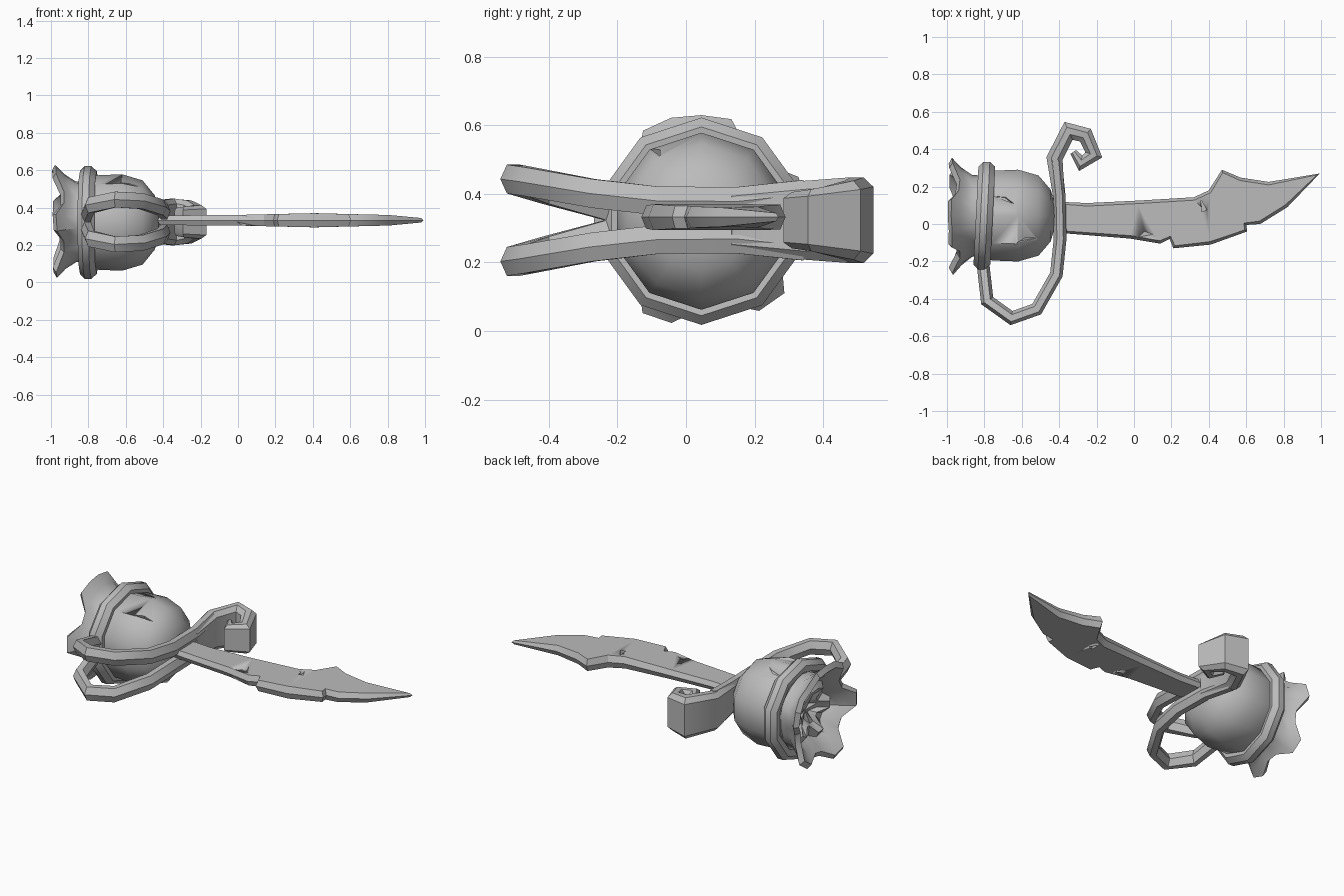
import bpy, bmesh, math, random
from mathutils import Vector

if "Cube" in bpy.data.objects:
    bpy.data.objects.remove(bpy.data.objects["Cube"])

random.seed(4)
CY, CZ = 0.045, 0.32          # axis of the round hilt

grey = bpy.data.materials.new("plain_grey")
grey.diffuse_color = (0.5, 0.5, 0.5, 1)
grey.use_nodes = True
grey.node_tree.nodes["Principled BSDF"].inputs["Base Color"].default_value = grey.diffuse_color


def finish(bm, name, angle=40):
    """Clean normals, smooth by angle, link as an object."""
    bmesh.ops.remove_doubles(bm, verts=bm.verts, dist=1e-5)
    bmesh.ops.recalc_face_normals(bm, faces=bm.faces)
    for f in bm.faces:
        f.smooth = True
    for e in bm.edges:
        e.smooth = len(e.link_faces) == 2 and e.calc_face_angle(0) < math.radians(angle)
    me = bpy.data.meshes.new(name)
    bm.to_mesh(me)
    bm.free()
    me.materials.append(grey)
    ob = bpy.data.objects.new(name, me)
    bpy.context.collection.objects.link(ob)
    return ob


def skin(bm, rings, closed=False):
    """Bridge equal-length rings of points with quads."""
    rv = [[bm.verts.new(p) for p in r] for r in rings]
    n = len(rv[0])
    pairs = list(zip(rv, rv[1:])) + ([(rv[-1], rv[0])] if closed else [])
    for a, b in pairs:
        for i in range(n):
            bm.faces.new((a[i], a[(i + 1) % n], b[(i + 1) % n], b[i]))
    return rv


def ring_points(x, r, n, wobble=None, shear=0.0):
    pts = []
    for i in range(n):
        a = 2 * math.pi * i / n
        dx, dr = wobble[i] if wobble else (0, 0)
        y, z = (r + dr) * math.sin(a), (r + dr) * math.cos(a)
        pts.append((x + dx + shear * y, CY + y, CZ + z))
    return pts


def sweep(name, path, section, side=1):
    """Path rows: x, y, z offset, half width, half height; bends in plan."""
    bm = bmesh.new()
    pts = [Vector(p[:2]) for p in path]
    rings = []
    for i, (x, y, dz, w, h) in enumerate(path):
        d0 = (pts[i] - pts[max(i - 1, 0)]).normalized()
        d1 = (pts[min(i + 1, len(pts) - 1)] - pts[i]).normalized()
        t = (d0 + d1).normalized()
        if d0.length and d1.length:
            w *= min(1.25, 1 / max(0.3, t.dot(d0)))
        n = Vector((-t.y, t.x))
        rings.append([(x + n.x * w * u, y + n.y * w * u, CZ + 0.003 + side * dz + h * v)
                      for u, v in section])
    rv = skin(bm, rings)
    bm.faces.new(rv[0])
    bm.faces.new(rv[-1])
    return finish(bm, name)


def dent(target, name, loc, size, rot):
    """Small three-sided chip cut into a surface."""
    bm = bmesh.new()
    bmesh.ops.create_cone(bm, cap_ends=True, segments=3, radius1=1, radius2=1, depth=2)
    cut = finish(bm, name)
    cut.location, cut.scale, cut.rotation_euler = loc, size, rot
    cut.hide_render = True
    cut.hide_viewport = False
    cut.display_type = 'WIRE'
    mod = target.modifiers.new(name, 'BOOLEAN')
    mod.operation, mod.object, mod.solver = 'DIFFERENCE', cut, 'EXACT'


# Rounded hilt bowl
bm = bmesh.new()
skin(bm, [ring_points(x, r, 10) for x, r in
          [(-0.82, 0.0), (-0.82, 0.225), (-0.76, 0.252), (-0.62, 0.258),
           (-0.51, 0.225), (-0.445, 0.145), (-0.425, 0.07), (-0.42, 0.0)]])
bmesh.ops.remove_doubles(bm, verts=bm.verts, dist=1e-5)
bmesh.ops.dissolve_degenerate(bm, edges=bm.edges, dist=1e-5)
bowl = finish(bm, "hilt_bowl", 50)
dent(bowl, "bowl_chip_cutter_a", (-0.58, -0.09, 0.535), (0.065, 0.012, 0.03), (0.35, 0, 0.2))
dent(bowl, "bowl_chip_cutter_b", (-0.69, 0.14, 0.565), (0.065, 0.012, 0.03), (-0.35, 0, -0.4))

# Chunky ring around the bowl
bm = bmesh.new()
skin(bm, [ring_points(x, r, 10, shear=0.05) for x, r in
          [(-0.835, 0.235), (-0.845, 0.275), (-0.82, 0.302), (-0.785, 0.302),
           (-0.755, 0.275), (-0.76, 0.235)]], closed=True)
finish(bm, "hilt_ring", 38)

# Ruffled collar with a crumpled hollow inside
N = 22
tips = [((-0.025 if i % 4 < 2 else 0.02) + random.uniform(-0.008, 0.008),
         (0.035 if i % 4 < 2 else -0.035) + random.uniform(-0.008, 0.008)) for i in range(N)]
tips = [(min(dx, 0.02), max(dr, -0.045)) for dx, dr in tips]
profile = [(-0.80, 0.215, 0), (-0.86, 0.212, 0.25), (-0.91, 0.24, 0.7), (-0.95, 0.282, 0.95),
           (-0.968, 0.25, 0.95), (-0.92, 0.20, 0.7), (-0.87, 0.165, 0.5),
           (-0.885, 0.115, 0.9), (-0.84, 0.075, 0.6), (-0.835, 0.0, 0)]
bm = bmesh.new()
skin(bm, [ring_points(x, r, N, [(dx * k, dr * k) for dx, dr in tips]) for x, r, k in profile])
bmesh.ops.remove_doubles(bm, verts=bm.verts, dist=1e-5)
bmesh.ops.dissolve_degenerate(bm, edges=bm.edges, dist=1e-5)
finish(bm, "ruffled_collar", 35)

# Twin guard bands, mirrored above and below the blade
HEX = [(1, 0), (0.5, 1), (-0.5, 1), (-1, 0), (-0.5, -1), (0.5, -1)]
band = [(-0.81, -0.19, 0.03), (-0.785, -0.41, 0.09), (-0.655, -0.503, 0.12),
        (-0.52, -0.455, 0.112), (-0.415, -0.27, 0.078), (-0.395, -0.08, 0.056),
        (-0.40, 0.15, 0.055), (-0.42, 0.34, 0.075)]
for name, side in (("upper_guard_band", 1), ("lower_guard_band", -1)):
    sweep(name, [p + (0.034, 0.042) for p in band], HEX, side)

# Wide scroll where the bands merge
SLAB = [(1, 0.78), (0.4, 1), (-0.4, 1), (-1, 0.78), (-1, -0.78), (-0.4, -1), (0.4, -1), (1, -0.78)]
sweep("guard_scroll", [
    (-0.40, 0.13, 0, 0.030, 0.09), (-0.425, 0.35, 0, 0.042, 0.115),
    (-0.35, 0.498, 0, 0.042, 0.125), (-0.26, 0.475, 0, 0.040, 0.115),
    (-0.215, 0.37, 0, 0.038, 0.09), (-0.285, 0.325, 0, 0.034, 0.082),
    (-0.325, 0.385, 0, 0.018, 0.075)], SLAB)

# Notched curved blade: outline at mid height, bevelled to two flat faces
outline = [(-0.43, 0.12), (-0.25, 0.112), (0.02, 0.125), (0.32, 0.143), (0.40, 0.18),
           (0.47, 0.29), (0.57, 0.248), (0.72, 0.225), (0.993, 0.27), (0.82, 0.09),
           (0.675, 0.0), (0.60, -0.005), (0.605, -0.04), (0.41, -0.11), (0.21, -0.13),
           (0.19, -0.08), (0.14, -0.105), (-0.02, -0.078), (-0.43, -0.045)]
BZ = 0.332
inner, half = [], []
for i, p in enumerate(outline):
    p0, p1 = Vector(outline[i - 1]), Vector(outline[(i + 1) % len(outline)])
    p = Vector(p)
    d0, d1 = (p - p0).normalized(), (p1 - p).normalized()
    n = Vector((d0.y + d1.y, -d0.x - d1.x)).normalized()
    inner.append(p + n * 0.016)
    half.append(0.026 + 0.012 * max(0, 1 - abs(p.x - 0.4) / 0.5) - (0.014 if p.x > 0.9 else 0))
bm = bmesh.new()
rv = skin(bm, [[(p.x, p.y, BZ + h) for p, h in zip(inner, half)],
               [(x, y, BZ) for x, y in outline],
               [(p.x, p.y, BZ - h) for p, h in zip(inner, half)]])
caps = [bm.faces.new(rv[0]), bm.faces.new(rv[-1])]
bmesh.ops.triangulate(bm, faces=caps)
blade = finish(bm, "blade", 25)
for s, tag in ((1, "top"), (-1, "bottom")):
    dent(blade, "blade_chip_cutter_" + tag, (0.37, 0.09, BZ + s * 0.04), (0.018, 0.04, 0.018), (0, 0, 0.3))
    dent(blade, "blade_nick_cutter_" + tag, (0.06, -0.055, BZ + s * 0.038), (0.045, 0.016, 0.014), (0, 0, 0.2))
